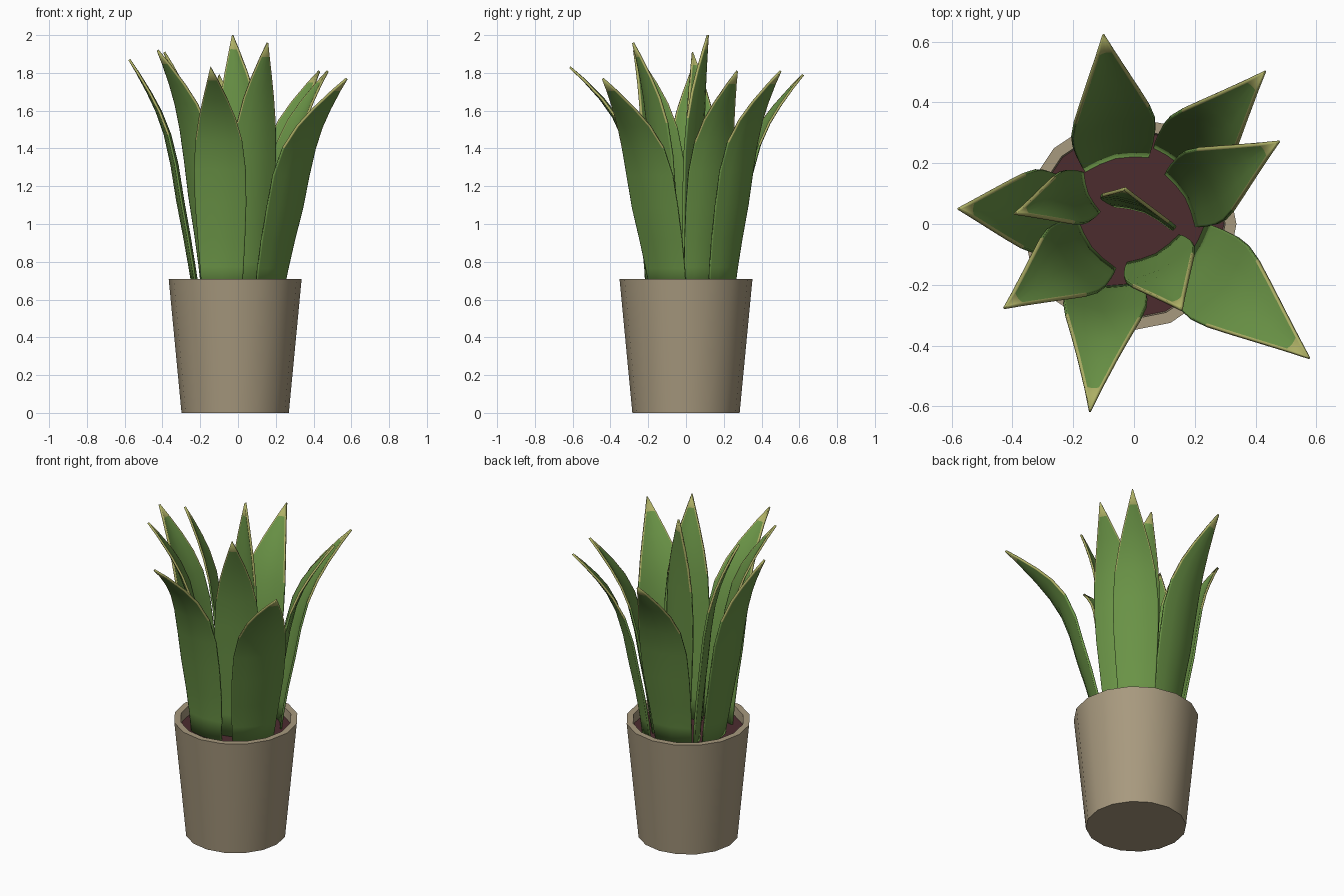
import bpy, bmesh, math
from mathutils import Vector

if "Cube" in bpy.data.objects:
    bpy.data.objects.remove(bpy.data.objects["Cube"])

SIDES = 16
CX = -0.015


def material(name, rgb):
    m = bpy.data.materials.new(name)
    m.diffuse_color = (*rgb, 1)
    m.use_nodes = True
    m.node_tree.nodes["Principled BSDF"].inputs["Base Color"].default_value = m.diffuse_color
    return m


BEIGE = material("beige clay", (0.39, 0.32, 0.21))
SOIL = material("dark soil", (0.072, 0.025, 0.028))
GREEN = material("leaf green", (0.145, 0.295, 0.062))
YELLOW = material("yellow leaf margin", (0.42, 0.43, 0.13))


def finish(name, bm, mats, angle):
    me = bpy.data.meshes.new(name)
    bm.to_mesh(me)
    bm.free()
    for m in mats:
        me.materials.append(m)
    ob = bpy.data.objects.new(name, me)
    bpy.context.collection.objects.link(ob)
    bpy.ops.object.select_all(action='DESELECT')
    ob.select_set(True)
    bpy.context.view_layer.objects.active = ob
    bpy.ops.object.shade_smooth_by_angle(angle=math.radians(angle))
    return ob


def lathe(name, profile, mat, cap_first, cap_last):
    """Turn (radius, z) points around the pot axis."""
    bm = bmesh.new()
    rings = []
    for r, z in profile:
        rings.append([bm.verts.new((CX + r * math.cos(a), r * math.sin(a), z))
                      for a in (2 * math.pi * i / SIDES for i in range(SIDES))])
    for lo, hi in zip(rings, rings[1:]):
        for i in range(SIDES):
            j = (i + 1) % SIDES
            bm.faces.new((lo[i], lo[j], hi[j], hi[i]))
    if cap_first:
        bm.faces.new(rings[0][::-1])
    if cap_last:
        bm.faces.new(rings[-1])
    return finish(name, bm, [mat], 40)


# Pot with a hollow rim, and the soil disc inside it
lathe("pot", [(0.284, 0), (0.352, 0.71), (0.315, 0.71), (0.308, 0.62)], BEIGE, True, False)
lathe("soil", [(0.305, 0.62), (0.312, 0.655)], SOIL, False, True)

# Leaf stations: height fraction, half width, outward travel fraction
STATIONS = [(0, 0.102, 0), (0.12, 0.112, 0.07), (0.25, 0.122, 0.15), (0.4, 0.132, 0.25),
            (0.55, 0.133, 0.335), (0.68, 0.120, 0.44), (0.78, 0.094, 0.57),
            (0.86, 0.064, 0.71), (0.945, 0.027, 0.88), (1, 0.0015, 1)]
MARGIN = 0.007


def leaf(name, base, tip, facing, scale, bend=1.2):
    """Shallow cupped blade: rises from base, bends outward to tip, back faces `facing`."""
    a = math.radians(facing)
    out = Vector((math.cos(a), math.sin(a), 0))
    side = Vector((-out.y, out.x, 0))
    start, end = Vector((*base, 0.63)), Vector(tip)
    bm = bmesh.new()
    rows = []
    for t, w, f in STATIONS:
        w *= scale
        mid = start.lerp(end, f ** bend)
        mid.z = start.z + (end.z - start.z) * t
        inner = max(w - MARGIN, w * 0.4)
        row = []
        for u in (-w, -inner, -inner * 0.55, 0, inner * 0.55, inner, w):
            cup = 0.2 * w * ((abs(u) / w) ** 1.6 - 0.35)
            row.append(bm.verts.new(mid + side * u - out * cup))
        rows.append(row)
    last = len(rows) - 2
    for r, (lo, hi) in enumerate(zip(rows, rows[1:])):
        for c in range(6):
            fc = bm.faces.new((lo[c], lo[c + 1], hi[c + 1], hi[c]))
            # Yellow margin on the upper edges and the very tip
            fc.material_index = int((c in (0, 5) and r > 4) or r == last)
    ob = finish(name, bm, [GREEN, YELLOW], 60)
    sol = ob.modifiers.new("thickness", 'SOLIDIFY')
    sol.thickness = 0.012
    sol.offset = 0


# Leaves: base xy, tip xyz, direction of the back, width scale, bend
leaf("leaf_back", (-0.06, 0.21), (-0.10, 0.62, 1.79), 103, 1.05, 1.1)
leaf("leaf_back_right", (0.145, 0.195), (0.43, 0.50, 1.81), 47, 0.95)
leaf("leaf_right", (0.165, 0.085), (0.475, 0.27, 1.81), 30, 0.98)
leaf("leaf_front_right", (0.175, -0.10), (0.575, -0.44, 1.77), -38, 1.15, 1.1)
leaf("leaf_front", (-0.085, -0.20), (-0.145, -0.615, 1.83), -93, 1.02, 1.5)
leaf("leaf_front_left", (-0.135, -0.075), (-0.425, -0.275, 1.92), 218, 1.0)
leaf("leaf_inner_left", (-0.15, 0.10), (-0.39, 0.035, 1.91), 203, 0.7)
leaf("leaf_left", (-0.225, 0.04), (-0.575, 0.05, 1.87), 178, 1.02, 1.0)
leaf("leaf_centre", (0.035, 0.035), (-0.03, 0.115, 2.0), 68, 0.98)
leaf("leaf_inner_front", (0.07, -0.095), (0.155, -0.28, 1.96), -62, 0.95)
